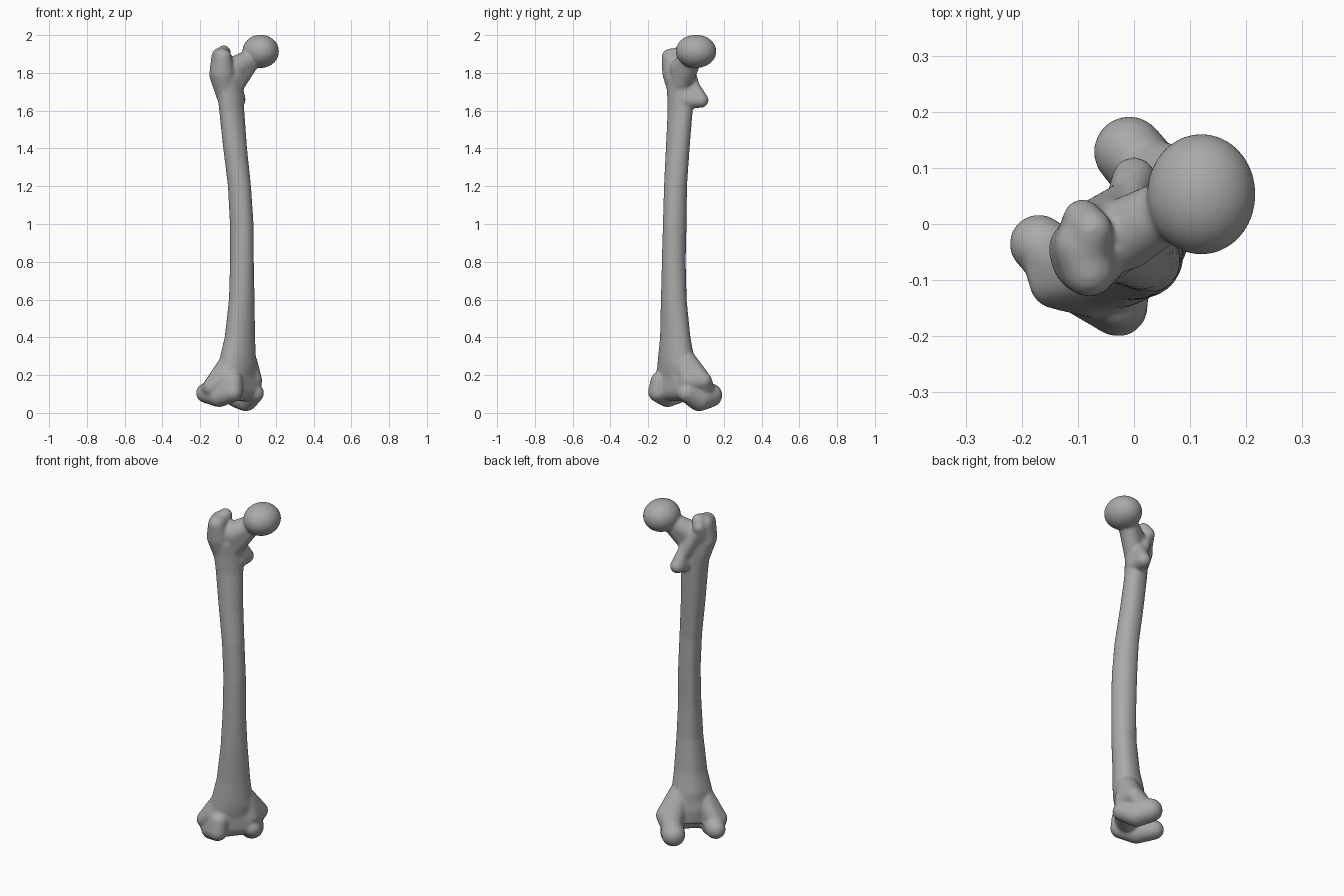
import bpy, bmesh, math
from mathutils import Matrix, Vector

if "Cube" in bpy.data.objects:
    bpy.data.objects.remove(bpy.data.objects["Cube"])

# Bone colour
grey = bpy.data.materials.new("bone_grey")
grey.use_nodes = True
grey.diffuse_color = (0.4, 0.4, 0.4, 1)
grey.node_tree.nodes["Principled BSDF"].inputs["Base Color"].default_value = (0.4, 0.4, 0.4, 1)

TWIST = Matrix.Rotation(math.radians(45), 4, "Z")  # knee end is turned about the shaft
parts = []


def finish(bm, name):
    bmesh.ops.recalc_face_normals(bm, faces=bm.faces)
    mesh = bpy.data.meshes.new(name)
    bm.to_mesh(mesh)
    bm.free()
    mesh.materials.append(grey)
    obj = bpy.data.objects.new(name, mesh)
    bpy.context.collection.objects.link(obj)
    parts.append(obj)


def hull(name, balls, matrix=Matrix()):
    """Rounded lump: the convex hull of several balls (x, y, z, radius)."""
    bm = bmesh.new()
    for x, y, z, r in balls:
        bmesh.ops.create_icosphere(bm, subdivisions=3, radius=r,
                                   matrix=matrix @ Matrix.Translation((x, y, z)))
    # Keep the points only, so the hull is the sole surface
    bmesh.ops.delete(bm, geom=bm.edges[:], context="EDGES_FACES")
    bmesh.ops.convex_hull(bm, input=bm.verts[:])
    bmesh.ops.delete(bm, geom=[v for v in bm.verts if not v.link_faces], context="VERTS")
    finish(bm, name)


def shaft(name, rings, sides=40):
    """Loft of twisted ovals (z, x, y, width, depth) with a ridge down the back."""
    bm = bmesh.new()
    loops = []
    for z, cx, cy, w, d in rings:
        loop = []
        for i in range(sides):
            a = math.tau * i / sides
            ridge = 1 + 0.1 * max(0, math.sin(a)) ** 8
            p = TWIST @ Vector((w * math.cos(a), d * math.sin(a) * ridge, 0))
            loop.append(bm.verts.new((cx + p.x, cy + p.y, z)))
        loops.append(loop)
    for low, high in zip(loops, loops[1:]):
        for i in range(sides):
            j = (i + 1) % sides
            bm.faces.new((low[i], low[j], high[j], high[i]))
    bm.faces.new(loops[0][::-1])
    bm.faces.new(loops[-1])
    finish(bm, name)


# Shaft
shaft("shaft", [
    (0.12, -0.02, -0.04, 0.13, 0.06), (0.20, -0.01, -0.05, 0.13, 0.08),
    (0.25, 0.00, -0.05, 0.12, 0.08), (0.30, 0.00, -0.053, 0.107, 0.08),
    (0.40, 0.01, -0.057, 0.09, 0.07), (0.60, 0.02, -0.065, 0.072, 0.064),
    (0.80, 0.021, -0.065, 0.062, 0.064), (1.00, 0.02, -0.06, 0.06, 0.065),
    (1.20, 0.008, -0.056, 0.06, 0.062), (1.40, -0.015, -0.044, 0.066, 0.06),
    (1.60, -0.033, -0.031, 0.074, 0.058), (1.70, -0.04, -0.03, 0.08, 0.06),
    (1.78, -0.045, -0.035, 0.08, 0.062)])

# Ball head
bm = bmesh.new()
bmesh.ops.create_uvsphere(bm, u_segments=48, v_segments=32, radius=1,
                          matrix=Matrix.Translation((0.12, 0.053, 1.914))
                          @ Matrix.Diagonal((0.097, 0.108, 0.088, 1)))
finish(bm, "head")

# Neck and the two bumps below it
hull("neck", [(0.075, 0.035, 1.88, 0.052), (-0.02, -0.02, 1.82, 0.065),
              (-0.015, -0.02, 1.74, 0.052)])
hull("greater_bump", [(-0.10, -0.045, 1.79, 0.053), (-0.082, -0.06, 1.80, 0.066),
                      (-0.08, -0.083, 1.882, 0.047), (-0.092, -0.04, 1.885, 0.05),
                      (-0.065, -0.04, 1.68, 0.05)])
hull("greater_bump_tip", [(-0.085, -0.06, 1.89, 0.04), (-0.075, -0.01, 1.91, 0.037),
                          (-0.092, 0.01, 1.88, 0.035), (-0.09, -0.03, 1.82, 0.05)])
hull("back_crest", [(-0.09, 0.005, 1.87, 0.03), (-0.02, 0.045, 1.72, 0.03),
                    (-0.05, -0.02, 1.76, 0.05)])
hull("lesser_bump", [(0.0, 0.08, 1.655, 0.04), (-0.01, 0.0, 1.66, 0.05),
                     (-0.015, 0.03, 1.75, 0.03)])

# Knee end: rounded runners joined by a shallow front groove
hull("inner_runner", [(0.085, 0.097, 0.093, 0.064), (0.078, 0.02, 0.073, 0.065),
                      (0.065, -0.06, 0.105, 0.05)], TWIST)
hull("inner_side", [(0.118, 0.01, 0.17, 0.047), (0.09, 0.05, 0.12, 0.055),
                    (0.06, -0.05, 0.17, 0.05), (0.03, -0.03, 0.27, 0.06)], TWIST)
hull("outer_runner", [(-0.145, 0.095, 0.105, 0.053), (-0.14, 0.0, 0.09, 0.06),
                      (-0.125, -0.085, 0.11, 0.053), (-0.115, -0.08, 0.17, 0.05)], TWIST)
hull("outer_side", [(-0.172, 0.025, 0.135, 0.048), (-0.15, 0.06, 0.12, 0.05),
                    (-0.13, -0.03, 0.18, 0.055), (-0.09, -0.03, 0.27, 0.055)], TWIST)
hull("groove_bridge", [(0.05, -0.04, 0.125, 0.06), (-0.12, -0.045, 0.125, 0.065),
                       (-0.03, -0.03, 0.22, 0.075)], TWIST)

# Fuse the parts into one smooth bone
bpy.ops.object.select_all(action="DESELECT")
for part in parts:
    part.select_set(True)
bpy.context.view_layer.objects.active = parts[0]
bpy.ops.object.join()
bone = parts[0]
bone.name = "thigh_bone"
fuse = bone.modifiers.new("fuse", "REMESH")
fuse.mode = "VOXEL"
fuse.voxel_size = 0.007
fuse.use_smooth_shade = True
soften = bone.modifiers.new("soften", "SMOOTH")
soften.factor = 0.5
soften.iterations = 12
